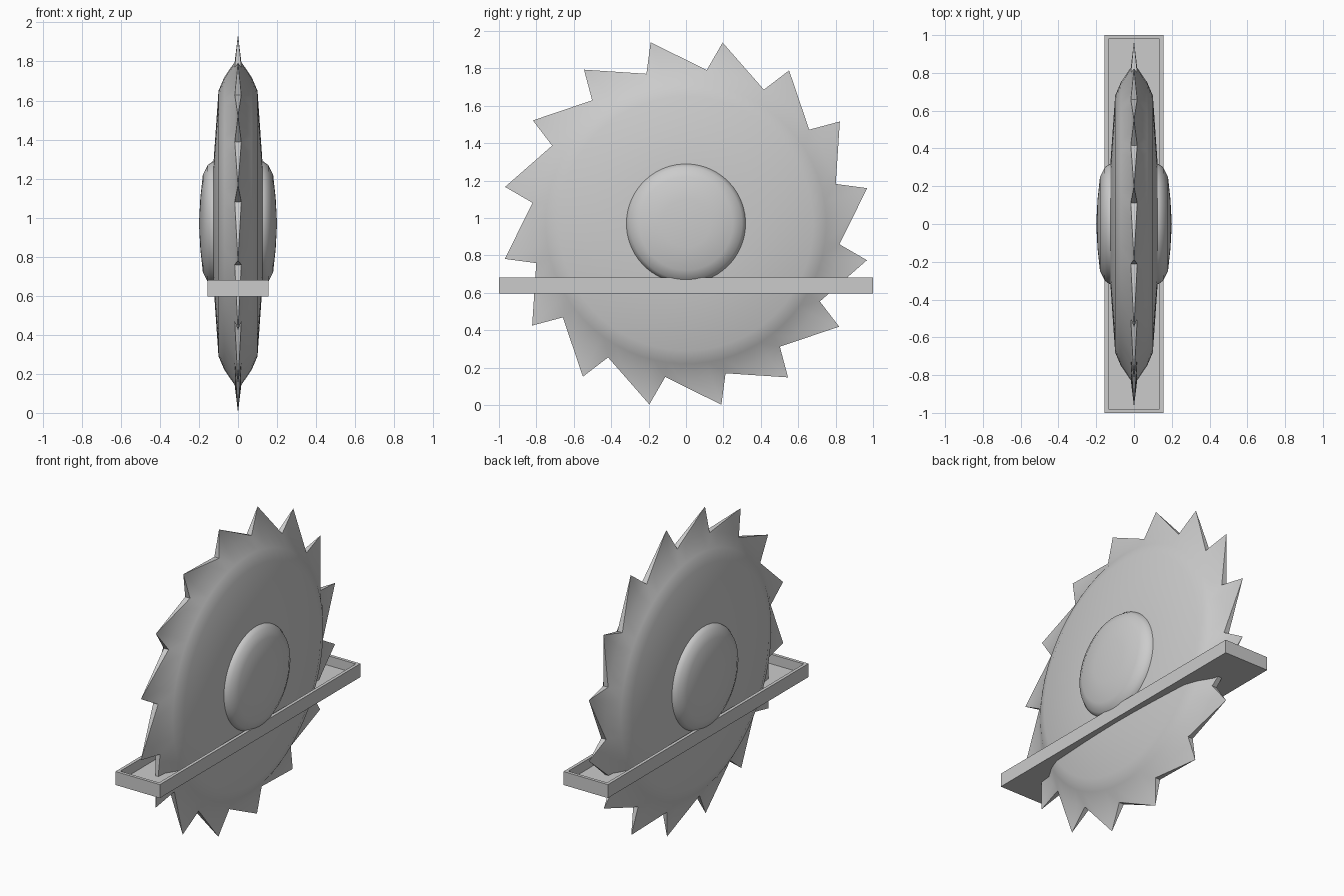
import bpy, bmesh, math

cube = bpy.data.objects.get("Cube")
if cube:
    bpy.data.objects.remove(cube, do_unlink=True)

grey = bpy.data.materials.new("plain_grey")
grey.use_nodes = True
color = (0.6, 0.6, 0.6, 1)
grey.diffuse_color = color
grey.node_tree.nodes["Principled BSDF"].inputs["Base Color"].default_value = color

CENTRE = 0.97        # height of the blade axis
TEETH = 16
PER_TOOTH = 4
SEGMENTS = TEETH * PER_TOOTH
PITCH = 2 * math.pi / TEETH
START = math.radians(7.7)    # first gullet, measured from straight up towards +y


def place(radius, angle, x):
    return (x, radius * math.sin(angle), CENTRE + radius * math.cos(angle))


def finish(bm, name, smooth_angle=None):
    bmesh.ops.recalc_face_normals(bm, faces=bm.faces)
    mesh = bpy.data.meshes.new(name)
    bm.to_mesh(mesh)
    bm.free()
    obj = bpy.data.objects.new(name, mesh)
    bpy.context.collection.objects.link(obj)
    mesh.materials.append(grey)
    if smooth_angle:
        bpy.ops.object.select_all(action='DESELECT')
        obj.select_set(True)
        bpy.context.view_layer.objects.active = obj
        bpy.ops.object.shade_smooth_by_angle(angle=math.radians(smooth_angle))
    return obj


def add_dome(bm, profile, peak, side):
    """Revolve (radius, x) rings about the x axis, closed at the peak; returns the outer ring."""
    rings = [[bm.verts.new(place(r, START + i * PITCH / PER_TOOTH, side * x))
              for i in range(SEGMENTS)] for r, x in profile]
    top = bm.verts.new(place(0, 0, side * peak))
    for i in range(SEGMENTS):
        j = (i + 1) % SEGMENTS
        for a, b in zip(rings, rings[1:]):
            bm.faces.new((a[i], a[j], b[j], b[i]))
        bm.faces.new((rings[-1][i], rings[-1][j], top))
    return rings[0]


# Saw disc: two shallow domes joined by pointed, hooked teeth
bm = bmesh.new()
disc_profile = [(0.828, 0.017), (0.75, 0.07), (0.68, 0.1), (0.32, 0.125)]
edges = [add_dome(bm, disc_profile, 0.14, side) for side in (1, -1)]
for t in range(TEETH):
    tip = bm.verts.new(place(0.987, START + t * PITCH + math.radians(3.75), 0))
    first = t * PER_TOOTH - PER_TOOTH
    base = [i % SEGMENTS for i in range(first, first + PER_TOOTH + 1)]
    # the tip leans back over the gullet that starts the tooth
    for ring in edges:
        for i, j in zip(base, base[1:]):
            bm.faces.new((ring[i], ring[j], tip))
    for i in (base[0], base[-1]):
        bm.faces.new((edges[0][i], edges[1][i], tip))
    tip.co = place(0.987, START + (t - 1) * PITCH + math.radians(3.75), 0)
finish(bm, "saw_blade", 35)

# Rounded hub caps on both sides
hub_profile = [(0.32, 0.115), (0.318, 0.13), (0.3, 0.155), (0.25, 0.18), (0.13, 0.193)]
for name, side in (("left_hub_cap", 1), ("right_hub_cap", -1)):
    bm = bmesh.new()
    add_dome(bm, hub_profile, 0.2, side)
    finish(bm, name, 50)

# Shallow tray around the blade, with a sunken floor
bm = bmesh.new()
bmesh.ops.create_cube(bm, size=1)
for v in bm.verts:
    v.co = (v.co.x * 0.31, v.co.y * 2, 0.638 + v.co.z * 0.085)
bm.normal_update()
top = max(bm.faces, key=lambda f: f.calc_center_median().z)
bmesh.ops.inset_region(bm, faces=[top], thickness=0.028)
floor = bmesh.ops.extrude_discrete_faces(bm, faces=[top])["faces"][0]
walls_top = list(floor.verts)
for v in walls_top:
    v.co.z = 0.62
finish(bm, "tray")
